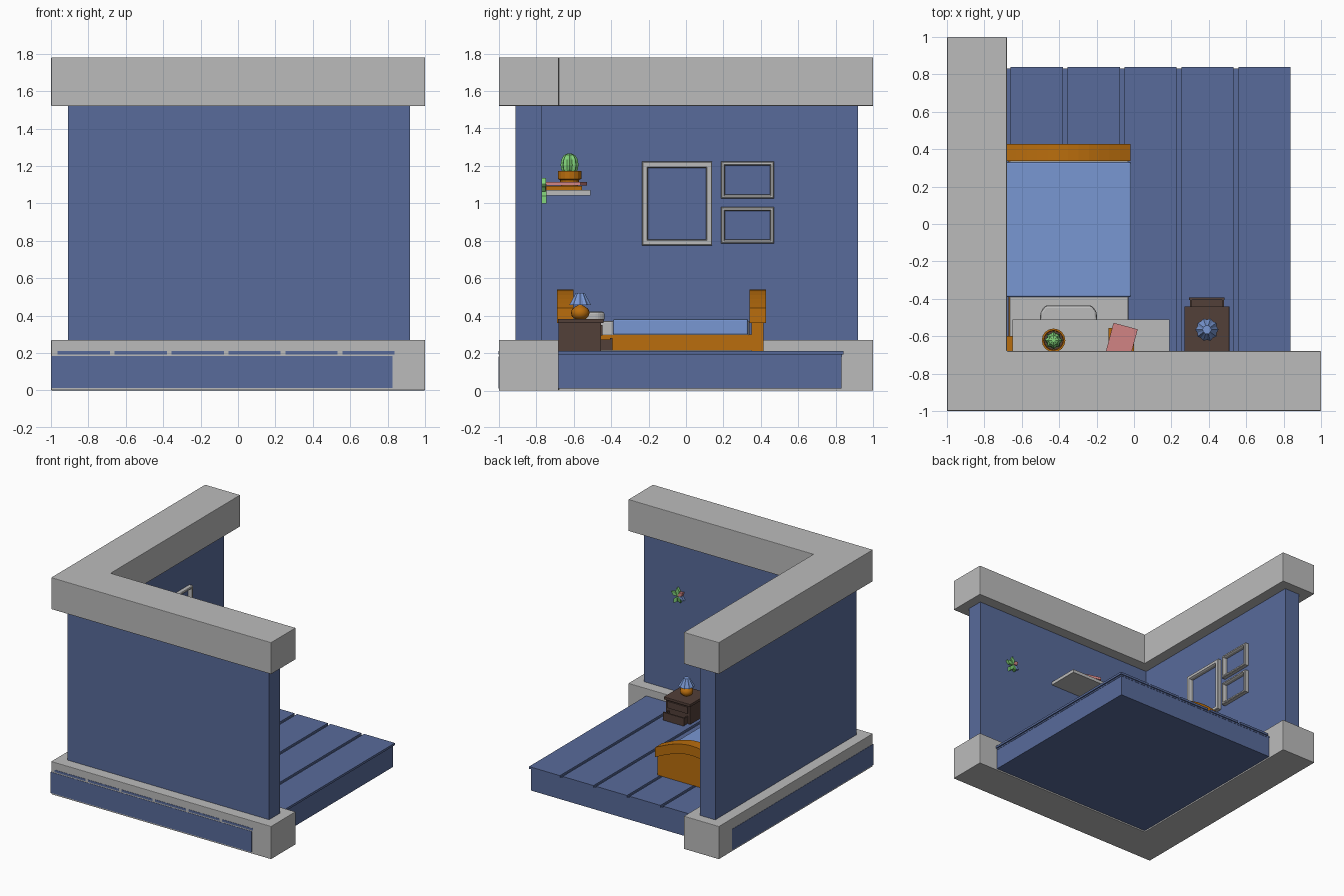
import bpy, bmesh, math
from mathutils import Matrix, Vector

if "Cube" in bpy.data.objects:
    bpy.data.objects.remove(bpy.data.objects["Cube"])

def material(name, r, g, b):
    m = bpy.data.materials.new(name)
    m.diffuse_color = (r, g, b, 1)
    m.use_nodes = True
    m.node_tree.nodes["Principled BSDF"].inputs["Base Color"].default_value = m.diffuse_color
    return m

GREY = material("pale_grey", 0.50, 0.50, 0.50)
BLUE = material("wall_blue", 0.098, 0.147, 0.328)
SKY = material("blanket_blue", 0.19, 0.31, 0.65)
WOOD = material("orange_wood", 0.49, 0.155, 0.004)
BROWN = material("dark_brown", 0.085, 0.05, 0.04)
GREEN = material("cactus_green", 0.22, 0.64, 0.19)
LEAF = material("leaf_green", 0.10, 0.36, 0.08)
PINK = material("pink", 0.64, 0.23, 0.23)

def finish(name, bm, mat, bevel=0, smooth=False):
    bmesh.ops.recalc_face_normals(bm, faces=bm.faces)
    me = bpy.data.meshes.new(name)
    bm.to_mesh(me)
    bm.free()
    me.materials.append(mat)
    ob = bpy.data.objects.new(name, me)
    bpy.context.collection.objects.link(ob)
    if bevel:
        mod = ob.modifiers.new("bevel", 'BEVEL')
        mod.width = bevel
        mod.segments = 2
    if smooth:
        me.polygons.foreach_set("use_smooth", [True] * len(me.polygons))
    return ob

def prism(name, pts, axis, lo, hi, mat, bevel=0):
    """Extrude a 2D outline along an axis (0=x: yz, 1=y: xz, 2=z: xy)."""
    bm = bmesh.new()
    def at(p, d):
        c = [p[0], p[1]]
        c.insert(axis, d)
        return bm.verts.new(c)
    a, b = [at(p, lo) for p in pts], [at(p, hi) for p in pts]
    n = len(pts)
    bm.faces.new(a)
    bm.faces.new(b[::-1])
    for i in range(n):
        j = (i + 1) % n
        bm.faces.new((a[i], b[i], b[j], a[j]))
    return finish(name, bm, mat, bevel)

def box(name, x0, x1, y0, y1, z0, z1, mat, bevel=0):
    return prism(name, [(x0, y0), (x1, y0), (x1, y1), (x0, y1)], 2, z0, z1, mat, bevel)

def lathe(name, profile, n, mat, x, y, rib=0, smooth=False):
    """Turn (radius, z) points; rib shrinks every second column."""
    bm = bmesh.new()
    rings = []
    for r, z in profile:
        rings.append([bm.verts.new((x + r * (1 - rib * (i % 2)) * math.cos(2 * math.pi * i / n),
                                    y + r * (1 - rib * (i % 2)) * math.sin(2 * math.pi * i / n), z))
                      for i in range(n)])
    for a, b in zip(rings, rings[1:]):
        for i in range(n):
            j = (i + 1) % n
            bm.faces.new((a[i], a[j], b[j], b[i]))
    bm.faces.new(rings[0])
    bm.faces.new(rings[-1])
    return finish(name, bm, mat, 0, smooth)

def frame(name, y0, y1, z0, z1, w, x0, x1, mat):
    """Rectangular ring standing on the left wall."""
    bm = bmesh.new()
    rings = []
    for d, x in ((0, x0), (0, x1 - 0.005), (0.005, x1), (w - 0.006, x1), (w, x1 - 0.012), (w, x0)):
        rings.append([bm.verts.new((x, a, b)) for a, b in
                      ((y0 + d, z0 + d), (y1 - d, z0 + d), (y1 - d, z1 - d), (y0 + d, z1 - d))])
    for a, b in zip(rings, rings[1:] + rings[:1]):
        for i in range(4):
            j = (i + 1) % 4
            bm.faces.new((a[i], a[j], b[j], b[i]))
    return finish(name, bm, mat)

def ell(a, b, t):
    """L outline: outer corner a, far end b, inner edge t."""
    return [(a, a), (b, a), (b, t), (t, t), (t, b), (a, b)]

# shell: skirting, walls and top trim
E = 0.999
prism("base_trim", ell(-E, 1, -0.68), 2, 0, 0.27, GREY, 0.004)
prism("walls", ell(-0.91, 0.92, -0.77), 2, 0.25, 1.54, BLUE)
prism("top_trim", ell(-E, 1, -0.68), 2, 1.52, 1.78, GREY, 0.004)

# floor slab and planks
box("floor_slab", -1.001, 0.825, -1.001, 0.83, 0.012, 0.183, BLUE)
for i in range(6):
    x = -0.965 + 0.3045 * i
    box("floor_plank", x, x + 0.28, -1.001, 0.84, 0.192, 0.21, BLUE)
    if i:
        # thin bed below the planks, kept inside the skirting
        box("plank_bed", x - 0.3045 if i > 1 else -0.96, x + 0.27, -0.95, 0.832, 0.18, 0.194, BLUE)

# bed: arched boards at both ends
BX0, BX1 = -0.685, -0.02
def arch(z, inset=0, n=12):
    x0, x1 = BX0 + inset, BX1 - inset
    return [(x0 + (x1 - x0) * i / n, z + 0.10 * math.sin(math.pi * i / n)) for i in range(n + 1)]
for label, y0, y1 in (("headboard", -0.69, -0.60), ("footboard", 0.338, 0.428)):
    prism(label + "_cap", arch(0.44) + arch(0.36)[::-1], 1, y0, y1, WOOD)
    prism(label + "_panel", arch(0.375, 0.012) + [(BX1 - 0.012, 0.21), (BX0 + 0.012, 0.21)],
          1, y0 + 0.012, y1 - 0.014, WOOD)
box("bed_frame", -0.67, -0.035, -0.62, 0.35, 0.215, 0.30, WOOD)
box("mattress", -0.665, -0.03, -0.61, 0.34, 0.295, 0.372, GREY, 0.008)
box("blanket", -0.69, -0.015, -0.39, 0.332, 0.298, 0.382, SKY, 0.008)
pillow = prism("pillow", [(-0.51, -0.60), (-0.19, -0.60), (-0.20, -0.47), (-0.225, -0.435),
                          (-0.475, -0.435), (-0.50, -0.47)], 2, 0.368, 0.422, GREY, 0.014)

# nightstand with an open lower drawer
box("nightstand_top", 0.27, 0.51, -0.685, -0.44, 0.36, 0.382, BROWN, 0.003)
box("nightstand_body", 0.28, 0.50, -0.68, -0.455, 0.21, 0.362, BROWN)
box("upper_drawer_front", 0.30, 0.48, -0.456, -0.446, 0.295, 0.35, BROWN)
box("drawer_bottom", 0.30, 0.48, -0.46, -0.395, 0.215, 0.225, BROWN)
box("drawer_front", 0.295, 0.485, -0.405, -0.393, 0.215, 0.28, BROWN)
for x in (0.30, 0.47):
    box("drawer_side", x, x + 0.01, -0.46, -0.40, 0.215, 0.272, BROWN)

# table lamp
lathe("lamp_base", [(0.028, 0.382), (0.044, 0.395), (0.05, 0.415), (0.044, 0.435), (0.026, 0.448),
                    (0.012, 0.455), (0.012, 0.475)], 16, WOOD, 0.39, -0.565, smooth=True)
lathe("lamp_shade", [(0.062, 0.456), (0.024, 0.522)], 20, SKY, 0.39, -0.565, rib=0.12)

# wall shelf, books and potted cactus
box("shelf", -0.65, 0.19, -0.77, -0.51, 1.043, 1.07, GREY)
box("lower_book", -0.135, 0.0, -0.755, -0.555, 1.071, 1.092, WOOD)
book = box("upper_book", -0.067, 0.067, -0.105, 0.105, 0, 0.02, PINK)
book.matrix_world = Matrix.Translation((-0.072, -0.647, 1.094)) @ Matrix.Rotation(math.radians(-15), 4, 'Z')
CX, CY = -0.43, -0.622
lathe("cactus_pot", [(0.042, 1.07), (0.052, 1.125), (0.063, 1.13), (0.063, 1.172), (0.053, 1.172),
                     (0.051, 1.155)], 16, WOOD, CX, CY)
lathe("pot_soil", [(0.05, 1.15), (0.05, 1.162)], 16, BROWN, CX, CY)
lathe("cactus", [(0.030, 1.155), (0.044, 1.18), (0.048, 1.205), (0.043, 1.235), (0.03, 1.257),
                 (0.01, 1.266)], 16, GREEN, CX, CY, rib=0.2)

# leafy wall ornament on the inside of the front wall
for k, (ang, size, mat) in enumerate(((20, 0.065, GREEN), (85, 0.07, GREEN), (140, 0.06, PINK),
                                      (205, 0.06, SKY), (245, 0.055, LEAF), (300, 0.075, GREEN))):
    a = math.radians(ang)
    d, s = Vector((math.cos(a), math.sin(a))), Vector((-math.sin(a), math.cos(a)))
    c = Vector((0.60, 1.065))
    pts = [c, c + d * size * 0.55 - s * 0.017, c + d * size, c + d * size * 0.55 + s * 0.017]
    prism("ornament_leaf", [tuple(p) for p in pts], 1, -0.775, -0.75 + 0.002 * (k % 3), mat)

# picture frames on the left wall
for name, y0, y1, z0, z1, w in (("large_frame", -0.235, 0.14, 0.775, 1.222, 0.033),
                                ("upper_small_frame", 0.188, 0.47, 1.025, 1.222, 0.021),
                                ("lower_small_frame", 0.188, 0.47, 0.785, 0.98, 0.021)):
    frame(name, y0, y1, z0, z1, w, -0.775, -0.735, GREY)
